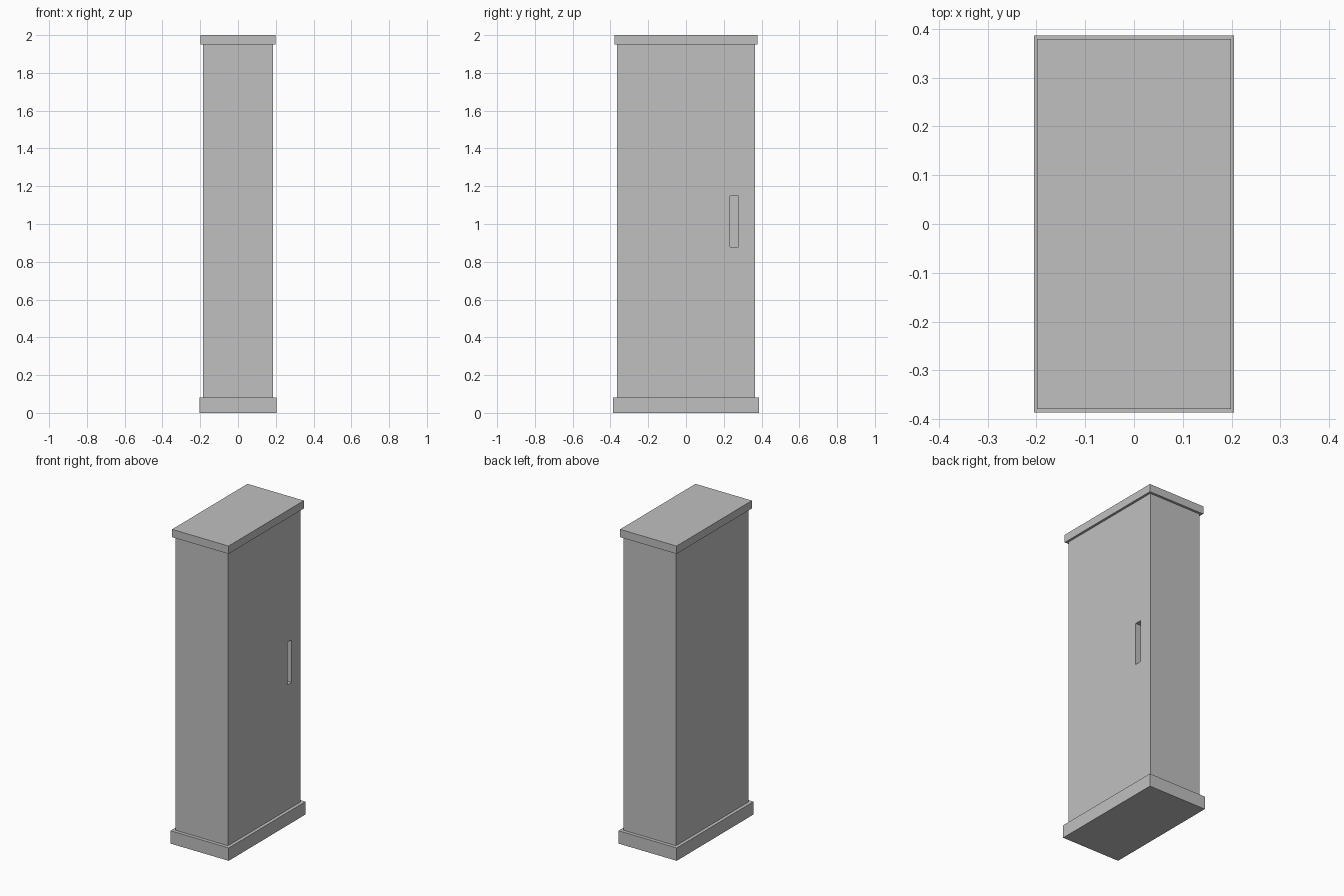
import bpy

default = bpy.data.objects.get("Cube")
if default:
    bpy.data.objects.remove(default, do_unlink=True)

# Single plain grey
grey = bpy.data.materials.new("light grey")
grey.use_nodes = True
colour = (0.53, 0.53, 0.53, 1)
grey.diffuse_color = colour
grey.node_tree.nodes["Principled BSDF"].inputs["Base Color"].default_value = colour


def box(name, x, y, z):
    """Axis-aligned box from (low, high) ranges."""
    spans = (x, y, z)
    bpy.ops.mesh.primitive_cube_add(size=1, location=[(a + b) / 2 for a, b in spans])
    obj = bpy.context.object
    obj.name = name
    obj.scale = [b - a for a, b in spans]
    bpy.ops.object.transform_apply(location=False, rotation=False, scale=True)
    obj.data.materials.append(grey)
    return obj


HALF_X, HALF_Y = 0.184, 0.364
BASE_TOP, CAP_BOTTOM = 0.082, 1.95

# Plinth, cabinet body and overhanging top
box("base_plinth", (-0.205, 0.205), (-0.386, 0.386), (0, BASE_TOP))
body = box("cabinet_body", (-HALF_X, HALF_X), (-HALF_Y, HALF_Y), (BASE_TOP, CAP_BOTTOM))
box("top_cap", (-0.199, 0.199), (-0.379, 0.379), (CAP_BOTTOM, 2))

# Recessed finger pull cut into the door on the +x side
cutter = box("handle_cutter", (HALF_X - 0.04, HALF_X + 0.05), (0.234, 0.277), (0.878, 1.149))
cut = body.modifiers.new("handle_recess", "BOOLEAN")
cut.operation = "DIFFERENCE"
cut.solver = "EXACT"
cut.object = cutter
bpy.context.view_layer.objects.active = body
bpy.ops.object.modifier_apply(modifier=cut.name)
bpy.data.objects.remove(cutter, do_unlink=True)
